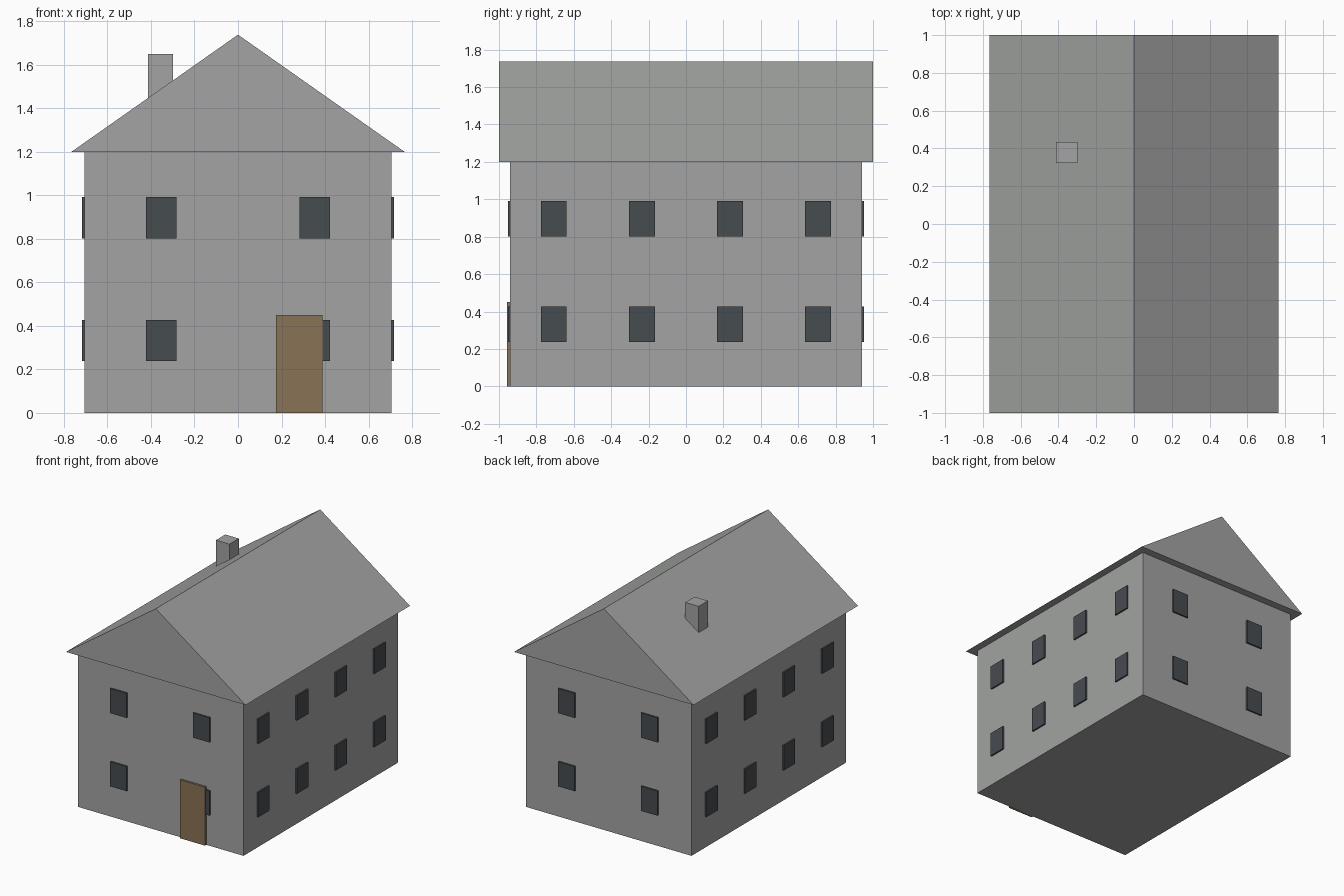
import bpy, bmesh

if "Cube" in bpy.data.objects:
    bpy.data.objects.remove(bpy.data.objects["Cube"])


def material(name, rgb):
    m = bpy.data.materials.new(name)
    m.diffuse_color = (*rgb, 1)
    m.use_nodes = True
    m.node_tree.nodes["Principled BSDF"].inputs["Base Color"].default_value = m.diffuse_color
    return m


GREY = material("plaster grey", (0.36, 0.37, 0.36))
GLASS = material("dark slate glass", (0.062, 0.072, 0.081))
WOOD = material("door brown", (0.25, 0.17, 0.092))


def finish(name, bm, mat):
    bmesh.ops.recalc_face_normals(bm, faces=bm.faces)
    mesh = bpy.data.meshes.new(name)
    bm.to_mesh(mesh)
    bm.free()
    mesh.materials.append(mat)
    obj = bpy.data.objects.new(name, mesh)
    bpy.context.collection.objects.link(obj)
    return obj


def box(name, lo, hi, mat):
    bm = bmesh.new()
    bmesh.ops.create_cube(bm, size=1)
    for v in bm.verts:
        v.co = [hi[i] if v.co[i] > 0 else lo[i] for i in range(3)]
    return finish(name, bm, mat)


WX, WY, EAVE = 0.705, 0.94, 1.2   # wall half sizes and eave height
OUT = 0.012                       # how far windows stand proud

# Main walls
box("walls", (-WX, -WY, 0), (WX, WY, EAVE), GREY)

# Solid gable roof: triangle pushed along y
bm = bmesh.new()
profile = [(-0.765, EAVE), (0.765, EAVE), (0, 1.738)]
gable = bm.faces.new([bm.verts.new((x, -1, z)) for x, z in profile])
ext = bmesh.ops.extrude_face_region(bm, geom=[gable], use_keep_orig=True)
bmesh.ops.translate(bm, vec=(0, 2, 0),
                    verts=[g for g in ext["geom"] if isinstance(g, bmesh.types.BMVert)])
finish("roof", bm, GREY)

# Chimney rising from the left slope
box("chimney", (-0.413, 0.322, 1.4), (-0.298, 0.435, 1.65), GREY)

# Windows on two floors, all four walls
for floor, z0 in (("lower", 0.238), ("upper", 0.802)):
    z1 = z0 + 0.19
    for side, s in (("front", -1), ("back", 1)):
        y0, y1 = sorted((s * (WY - 0.01), s * (WY + OUT)))
        for x in (-0.352, 0.352):
            box(f"{side}_{floor}_window", (x - 0.07, y0, z0), (x + 0.07, y1, z1), GLASS)
    for side, s in (("left", -1), ("right", 1)):
        x0, x1 = sorted((s * (WX - 0.01), s * (WX + OUT)))
        for y in (-0.707, -0.236, 0.235, 0.705):
            box(f"{side}_{floor}_window", (x0, y - 0.069, z0), (x1, y + 0.069, z1), GLASS)

# Front door, overlapping the lower right window
box("front_door", (0.175, -0.956, 0), (0.388, -WY + 0.01, 0.45), WOOD)
